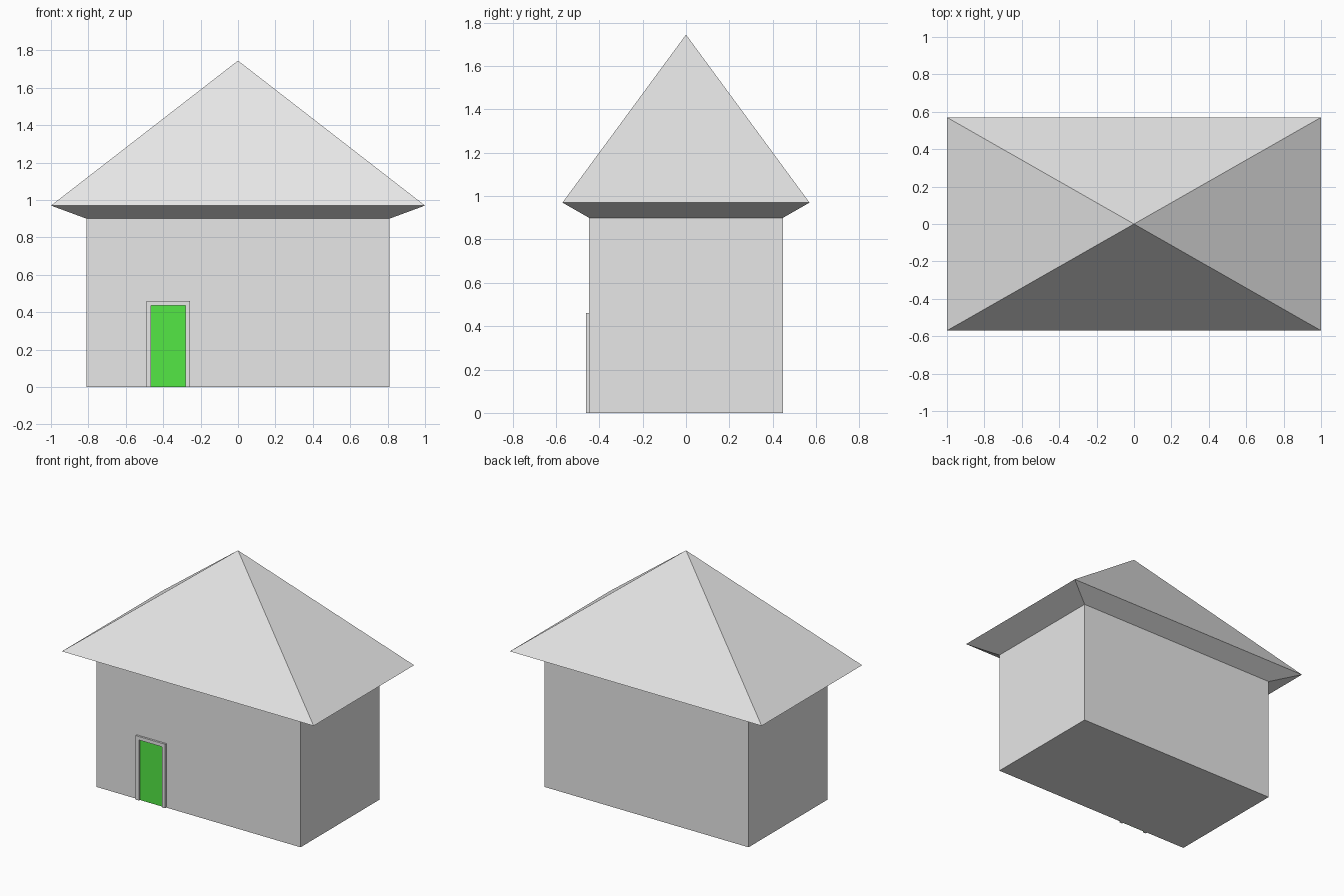
import bpy
import bmesh

if "Cube" in bpy.data.objects:
    bpy.data.objects.remove(bpy.data.objects["Cube"])


def material(name, rgb):
    mat = bpy.data.materials.new(name)
    mat.diffuse_color = (*rgb, 1)
    mat.use_nodes = True
    mat.node_tree.nodes["Principled BSDF"].inputs["Base Color"].default_value = mat.diffuse_color
    return mat


GREY = material("pale_grey", (0.8, 0.8, 0.8))
GREEN = material("door_green", (0.095, 0.88, 0.066))


def finish(name, bm, mat):
    bmesh.ops.recalc_face_normals(bm, faces=bm.faces)
    mesh = bpy.data.meshes.new(name)
    bm.to_mesh(mesh)
    bm.free()
    mesh.materials.append(mat)
    obj = bpy.data.objects.new(name, mesh)
    bpy.context.collection.objects.link(obj)
    return obj


def ring(bm, hx, hy, z):
    return [bm.verts.new((sx * hx, sy * hy, z))
            for sx, sy in ((-1, -1), (1, -1), (1, 1), (-1, 1))]


def bridge(bm, a, b):
    for i in range(4):
        j = (i + 1) % 4
        bm.faces.new((a[i], a[j], b[j], b[i]))


def extruded_profile(name, points, y_front, y_back, mat):
    """Extrude an x-z outline from y_front back to y_back."""
    bm = bmesh.new()
    face = bm.faces.new([bm.verts.new((x, y_front, z)) for x, z in points])
    out = bmesh.ops.extrude_face_region(bm, geom=[face])
    verts = [v for v in out["geom"] if isinstance(v, bmesh.types.BMVert)]
    bmesh.ops.translate(bm, verts=verts, vec=(0, y_back - y_front, 0))
    return finish(name, bm, mat)


WALL_X, WALL_Y, WALL_TOP = 0.81, 0.447, 0.9

# House body: walls and floor
bm = bmesh.new()
base = ring(bm, WALL_X, WALL_Y, 0)
bridge(bm, base, ring(bm, WALL_X, WALL_Y, WALL_TOP))
bm.faces.new(base[::-1])
finish("walls", bm, GREY)

# Pyramid roof with sloping underside of the eaves
bm = bmesh.new()
inner = ring(bm, WALL_X, WALL_Y, WALL_TOP)
eaves = ring(bm, 1.0, 0.57, 0.97)
bridge(bm, inner, eaves)
apex = bm.verts.new((0, 0, 1.745))
for i in range(4):
    bm.faces.new((eaves[i], eaves[(i + 1) % 4], apex))
finish("roof", bm, GREY)

# Door frame: two posts and a lintel
L, R, TOP, T = -0.49, -0.257, 0.46, 0.025
outline = [(L, 0), (L + T, 0), (L + T, TOP - T), (R - T, TOP - T),
           (R - T, 0), (R, 0), (R, TOP), (L, TOP)]
extruded_profile("door_frame", outline, -0.461, -WALL_Y, GREY)

# Door panel set back inside the frame
panel = [(L + T, 0), (R - T, 0), (R - T, TOP - T), (L + T, TOP - T)]
extruded_profile("door", panel, -WALL_Y - 0.003, -WALL_Y, GREEN)
